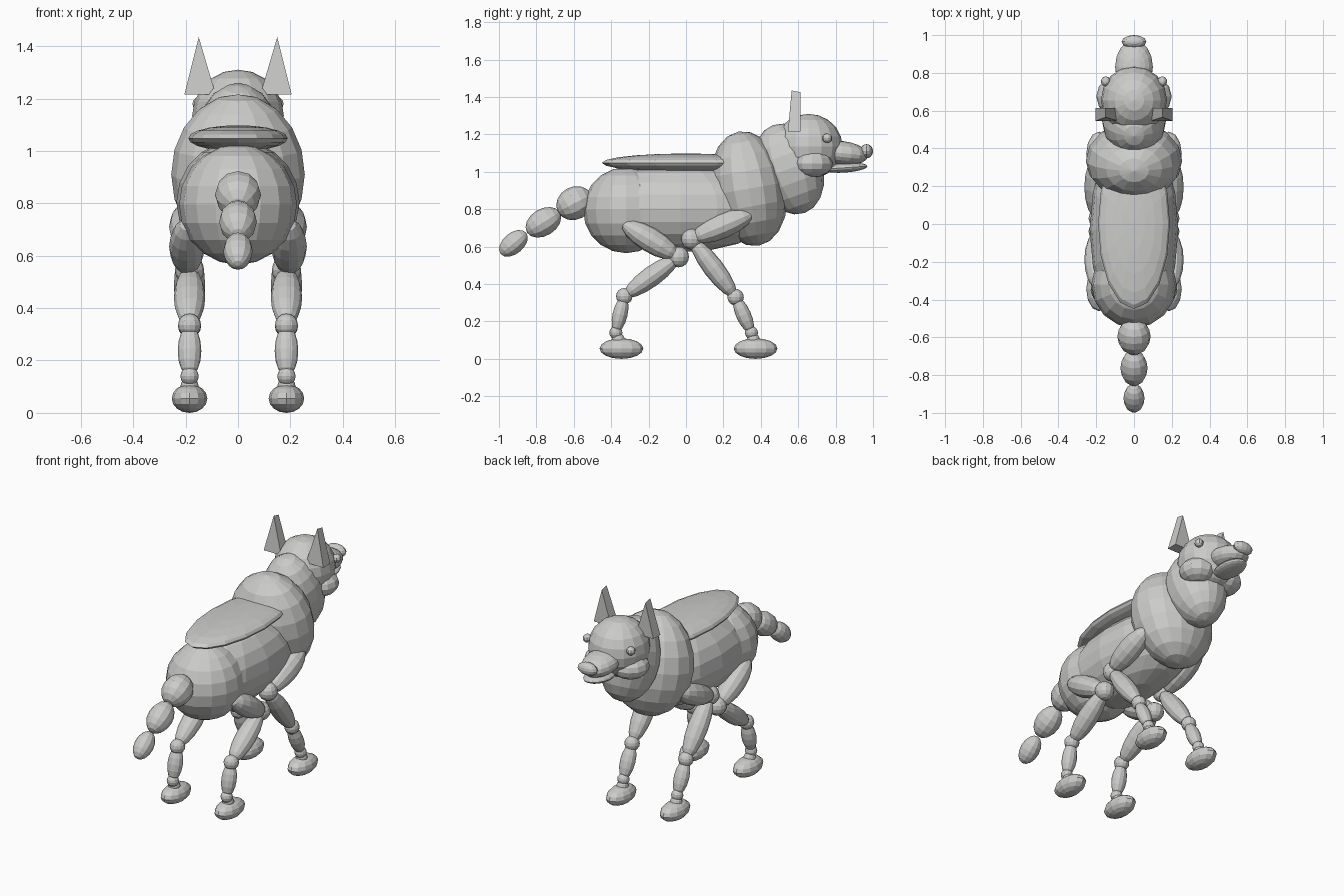
import bpy, bmesh
from math import radians
from mathutils import Matrix, Vector

cube = bpy.data.objects.get("Cube")
if cube:
    bpy.data.objects.remove(cube, do_unlink=True)

COLOUR = (0.6, 0.6, 0.59, 1)
grey = bpy.data.materials.new("pale_grey")
grey.use_nodes = True
grey.diffuse_color = COLOUR
grey.node_tree.nodes["Principled BSDF"].inputs["Base Color"].default_value = COLOUR


def finish(name, bm):
    bmesh.ops.recalc_face_normals(bm, faces=bm.faces)
    mesh = bpy.data.meshes.new(name)
    bm.to_mesh(mesh)
    bm.free()
    mesh.materials.append(grey)
    obj = bpy.data.objects.new(name, mesh)
    bpy.context.collection.objects.link(obj)
    return obj


def ellipsoid(name, centre, radii, tilt=0, segs=16, rings=10):
    """Faceted ellipsoid; a positive tilt leans its top towards the tail."""
    bm = bmesh.new()
    matrix = (Matrix.Translation(centre) @ Matrix.Rotation(radians(tilt), 4, 'X')
              @ Matrix.Diagonal((*radii, 1)))
    bmesh.ops.create_uvsphere(bm, u_segments=segs, v_segments=rings, radius=1, matrix=matrix)
    return finish(name, bm)


def bone(name, x, start, end, radius, width=None):
    """Ellipsoid stretched between two (y, z) points."""
    a, b = Vector((x, *start)), Vector((x, *end))
    d = b - a
    bm = bmesh.new()
    tilt = Vector((d.y, d.z)).angle_signed(Vector((0, 1)))
    matrix = (Matrix.Translation((a + b) / 2) @ Matrix.Rotation(-tilt, 4, 'X')
              @ Matrix.Diagonal((width or radius, radius, d.length / 2, 1)))
    # orient the long axis exactly along the bone
    if (matrix.to_3x3() @ Vector((0, 0, 1))).normalized().cross(d.normalized()).length > 0.01:
        matrix = (Matrix.Translation((a + b) / 2) @ Matrix.Rotation(tilt, 4, 'X')
                  @ Matrix.Diagonal((width or radius, radius, d.length / 2, 1)))
    bmesh.ops.create_uvsphere(bm, u_segments=12, v_segments=8, radius=1, matrix=matrix)
    return finish(name, bm)


# Trunk
ellipsoid("torso", (0, -0.03, 0.81), (0.235, 0.52, 0.235))
ellipsoid("hips", (0, -0.32, 0.80), (0.225, 0.23, 0.23))
ellipsoid("chest", (0, 0.335, 0.915), (0.255, 0.205, 0.31), 10)
ellipsoid("back_patch", (0, 0.0, 1.053), (0.19, 0.45, 0.05))
ellipsoid("neck", (0, 0.55, 1.02), (0.17, 0.18, 0.25), 20)

# Head
ellipsoid("skull", (0, 0.655, 1.14), (0.175, 0.182, 0.175))
ellipsoid("muzzle", (0, 0.83, 1.105), (0.10, 0.145, 0.065), -6)
ellipsoid("lower_jaw", (0, 0.85, 1.027), (0.075, 0.12, 0.026), 4)
ellipsoid("nose", (0, 0.965, 1.115), (0.066, 0.035, 0.038), segs=12, rings=8)


def ear(name, x):
    # tapered triangular wedge, thinner at the tip
    bm = bmesh.new()
    rear = [bm.verts.new((x + dx, y, z)) for dx, y, z in
            ((-0.06, 0.545, 1.22), (0.06, 0.545, 1.22), (0.005 * (1 if x > 0 else -1), 0.565, 1.44))]
    front = [bm.verts.new((v.co.x, 0.613, v.co.z - (0.01 if v.co.z > 1.3 else 0))) for v in rear]
    bm.faces.new(rear)
    bm.faces.new(front[::-1])
    for i in range(3):
        j = (i + 1) % 3
        bm.faces.new((rear[j], rear[i], front[i], front[j]))
    return finish(name, bm)


# Tail
bone("tail_base", 0, (-0.685, 0.79), (-0.505, 0.885), 0.088)
bone("tail_middle", 0, (-0.85, 0.68), (-0.675, 0.79), 0.072)
bone("tail_tip", 0, (-0.99, 0.565), (-0.855, 0.68), 0.056)

# Leg chains as (y, z) points: root, elbow, wrist, ankle, paw
LEGS = {
    "front": ((0.36, 0.785), (0.03, 0.645), (0.265, 0.335), (0.35, 0.145), (0.372, 0.06)),
    "rear": ((-0.34, 0.73), (-0.04, 0.55), (-0.33, 0.34), (-0.375, 0.145), (-0.345, 0.06)),
}

for side, s in (("left", 1), ("right", -1)):
    ellipsoid(f"{side}_cheek", (0.09 * s, 0.675, 1.05), (0.11, 0.11, 0.075), segs=12, rings=8)
    ellipsoid(f"{side}_eye", (0.15 * s, 0.755, 1.185), (0.025, 0.027, 0.025), segs=10, rings=6)
    ear(f"{side}_ear", 0.145 * s)
    for part, (root, elbow, wrist, ankle, paw) in LEGS.items():
        tag = f"{side}_{part}"
        x = 0.185 * s
        bone(f"{tag}_upper_leg", 0.195 * s, root, elbow, 0.066, 0.068)
        bone(f"{tag}_middle_leg", x, elbow, wrist, 0.055, 0.06)
        bone(f"{tag}_shank", x, wrist, ankle, 0.04, 0.045)
        bone(f"{tag}_pastern", x, ankle, paw, 0.035)
        for joint, (y, z), r in (("knee", elbow, 0.056), ("hock", wrist, 0.044), ("ankle", ankle, 0.035)):
            ellipsoid(f"{tag}_{joint}", (x, y, z), (r, r, r), segs=12, rings=8)
        ellipsoid(f"{tag}_paw", (x, *paw), (0.068, 0.117, 0.055), segs=12, rings=8)

# Rest the paws on the ground
for obj in bpy.context.collection.objects:
    if obj.type == 'MESH' and grey.name in obj.data.materials:
        obj.data.transform(Matrix.Translation((0, 0, -0.005)))
